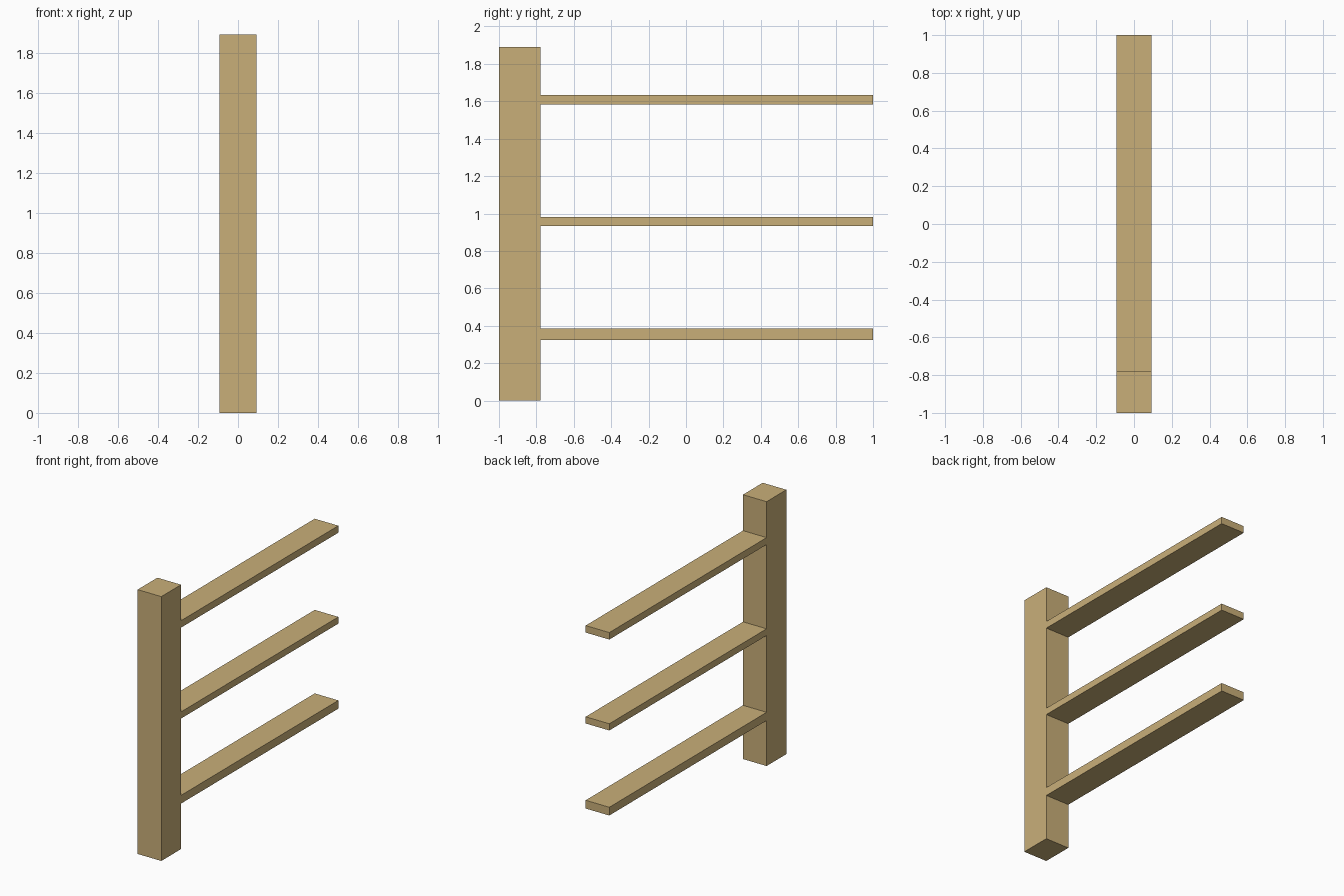
import bpy

default = bpy.data.objects.get("Cube")
if default:
    bpy.data.objects.remove(default, do_unlink=True)

# Single wood colour
wood = bpy.data.materials.new("light_wood")
wood.use_nodes = True
colour = (0.584, 0.429, 0.191, 1)
wood.diffuse_color = colour
wood.node_tree.nodes["Principled BSDF"].inputs["Base Color"].default_value = colour

WIDTH = 0.187
POST_BACK = -0.777


def beam(name, y0, y1, z0, z1):
    """Square-edged timber spanning the given depth and height."""
    bpy.ops.mesh.primitive_cube_add(size=1, location=(0, (y0 + y1) / 2, (z0 + z1) / 2))
    obj = bpy.context.object
    obj.name = obj.data.name = name
    obj.scale = (WIDTH, y1 - y0, z1 - z0)
    bpy.ops.object.transform_apply(location=False, rotation=False, scale=True)
    obj.data.materials.append(wood)
    return obj


# Upright post
beam("post", -1, POST_BACK, 0, 1.89)

# Rails butted against the back of the post
rails = {"lower_rail": (0.325, 0.384), "middle_rail": (0.933, 0.981), "upper_rail": (1.583, 1.633)}
for name, (bottom, top) in rails.items():
    beam(name, POST_BACK, 1, bottom, top)
